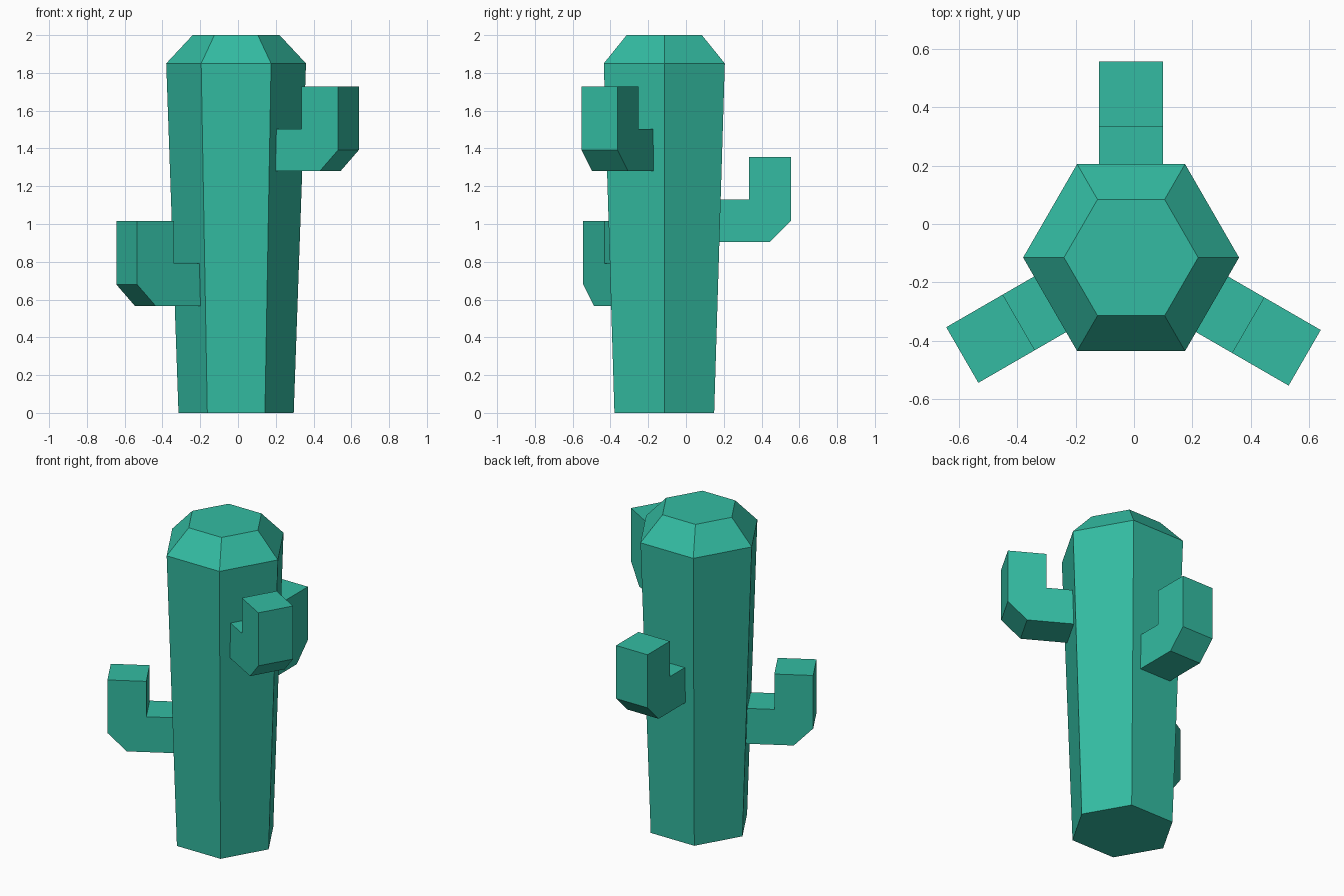
import bpy
import bmesh
from math import cos, sin, radians
from mathutils import Vector

if "Cube" in bpy.data.objects:
    bpy.data.objects.remove(bpy.data.objects["Cube"])

CX, CY = -0.01, -0.115          # trunk axis

green = bpy.data.materials.new("cactus_green")
green.diffuse_color = (0.033, 0.50, 0.36, 1)
green.use_nodes = True
green.node_tree.nodes["Principled BSDF"].inputs["Base Color"].default_value = green.diffuse_color


def finish(bm, name):
    bmesh.ops.recalc_face_normals(bm, faces=bm.faces)
    mesh = bpy.data.meshes.new(name)
    bm.to_mesh(mesh)
    bm.free()
    mesh.materials.append(green)
    obj = bpy.data.objects.new(name, mesh)
    bpy.context.collection.objects.link(obj)
    return obj


# Trunk: stacked hexagons, flaring upward and closed by a bevelled crown
def trunk(rings):
    bm = bmesh.new()
    loops = []
    for r, z in rings:
        loops.append([bm.verts.new((CX + r * cos(radians(60 * i)),
                                    CY + r * sin(radians(60 * i)), z))
                      for i in range(6)])
    for low, high in zip(loops, loops[1:]):
        for i in range(6):
            j = (i + 1) % 6
            bm.faces.new((low[i], low[j], high[j], high[i]))
    bm.faces.new(loops[0])
    bm.faces.new(loops[-1])
    return finish(bm, "trunk")


# Arm: L-shaped profile with a cut elbow, extruded sideways
def arm(name, angle, z, reach):
    t, half = 0.224, 0.11
    inner = reach - t
    profile = [(0.25, 0), (reach - t / 2, 0), (reach, t / 2), (reach, 2 * t),
               (inner, 2 * t), (inner, t), (0.25, t)]
    out = Vector((cos(radians(angle)), sin(radians(angle)), 0))
    side = Vector((-out.y, out.x, 0))
    base = Vector((CX, CY, z)) - side * half
    bm = bmesh.new()
    face = bm.faces.new([bm.verts.new(base + out * r + Vector((0, 0, h)))
                         for r, h in profile])
    ext = bmesh.ops.extrude_face_region(bm, geom=[face], use_keep_orig=True)
    moved = [v for v in ext["geom"] if isinstance(v, bmesh.types.BMVert)]
    bmesh.ops.translate(bm, verts=moved, vec=side * half * 2)
    return finish(bm, name)


trunk([(0.305, 0), (0.37, 1.85), (0.23, 2.0)])
arm("back_arm", 90, 0.906, 0.672)
arm("left_arm", 210, 0.567, 0.668)
arm("right_arm", 330, 1.28, 0.687)
